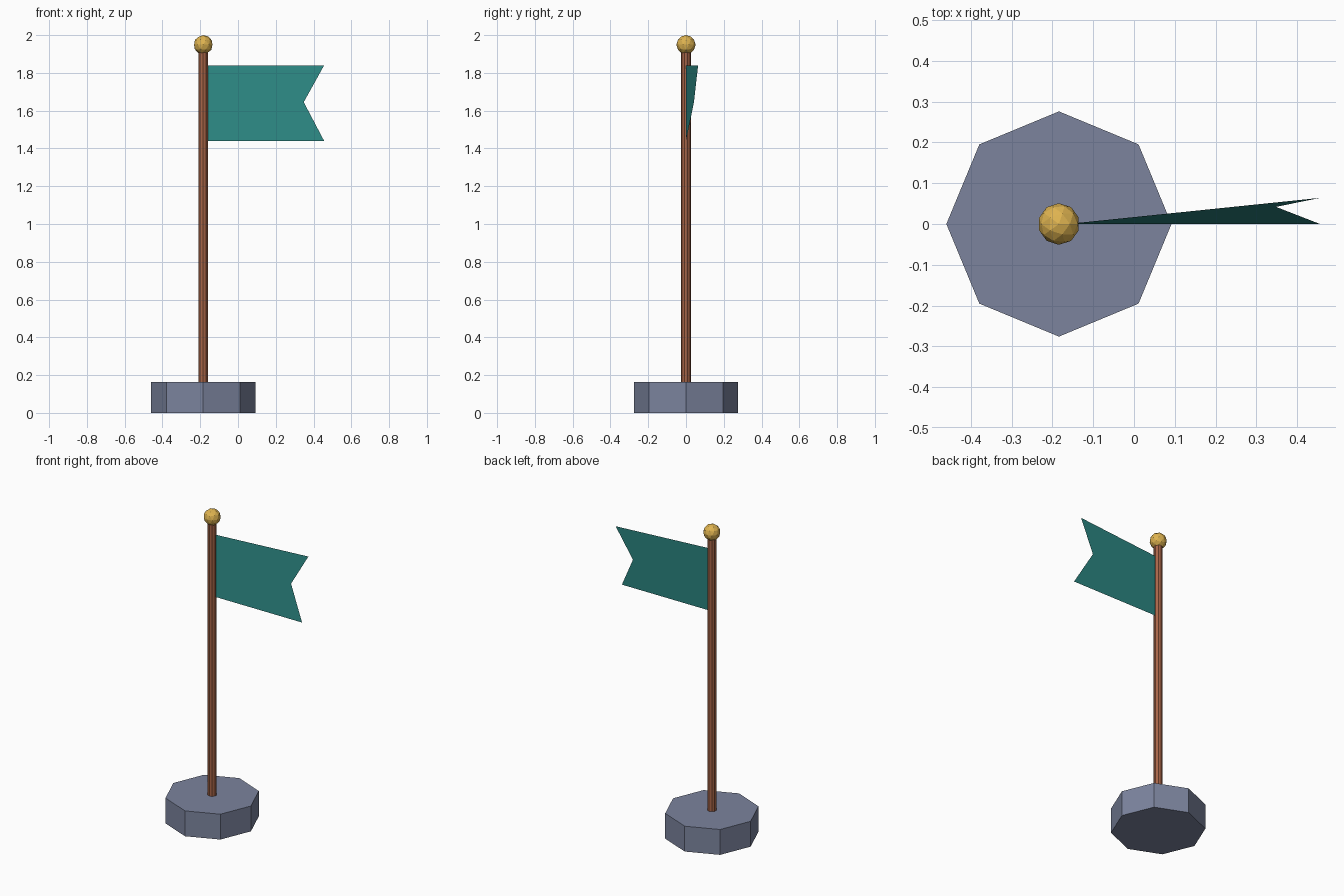
import bpy

if "Cube" in bpy.data.objects:
    bpy.data.objects.remove(bpy.data.objects["Cube"])

POLE_X = -0.184


def paint(obj, name, rgb):
    mat = bpy.data.materials.new(name)
    mat.diffuse_color = (*rgb, 1.0)
    mat.use_nodes = True
    mat.node_tree.nodes["Principled BSDF"].inputs["Base Color"].default_value = mat.diffuse_color
    obj.data.materials.append(mat)


def column(name, sides, radius, bottom, top):
    bpy.ops.mesh.primitive_cylinder_add(
        vertices=sides, radius=radius, depth=top - bottom,
        location=(POLE_X, 0, (bottom + top) / 2))
    obj = bpy.context.object
    obj.name = name
    return obj


# Octagonal stone base
base = column("base", 8, 0.276, 0.0, 0.163)
paint(base, "stone", (0.20, 0.23, 0.34))

# Wooden pole, seated on the base and running into the finial
pole = column("pole", 10, 0.027, 0.16, 1.92)
paint(pole, "wood", (0.39, 0.13, 0.064))

# Faceted ball finial
bpy.ops.mesh.primitive_ico_sphere_add(
    subdivisions=2, radius=0.051, location=(POLE_X, 0, 1.949))
finial = bpy.context.object
finial.name = "finial"
paint(finial, "gold", (0.73, 0.45, 0.08))

# Swallow-tailed flag, a single sheet with its upper tail blown back
outline = [
    (POLE_X + 0.02, 0.0, 1.44),
    (0.456, 0.0, 1.44),
    (0.348, 0.042, 1.645),
    (0.456, 0.064, 1.84),
    (POLE_X + 0.02, 0.0, 1.84),
]
mesh = bpy.data.meshes.new("flag")
mesh.from_pydata(outline, [], [range(len(outline))])
flag = bpy.data.objects.new("flag", mesh)
bpy.context.collection.objects.link(flag)
paint(flag, "teal_cloth", (0.027, 0.26, 0.24))
